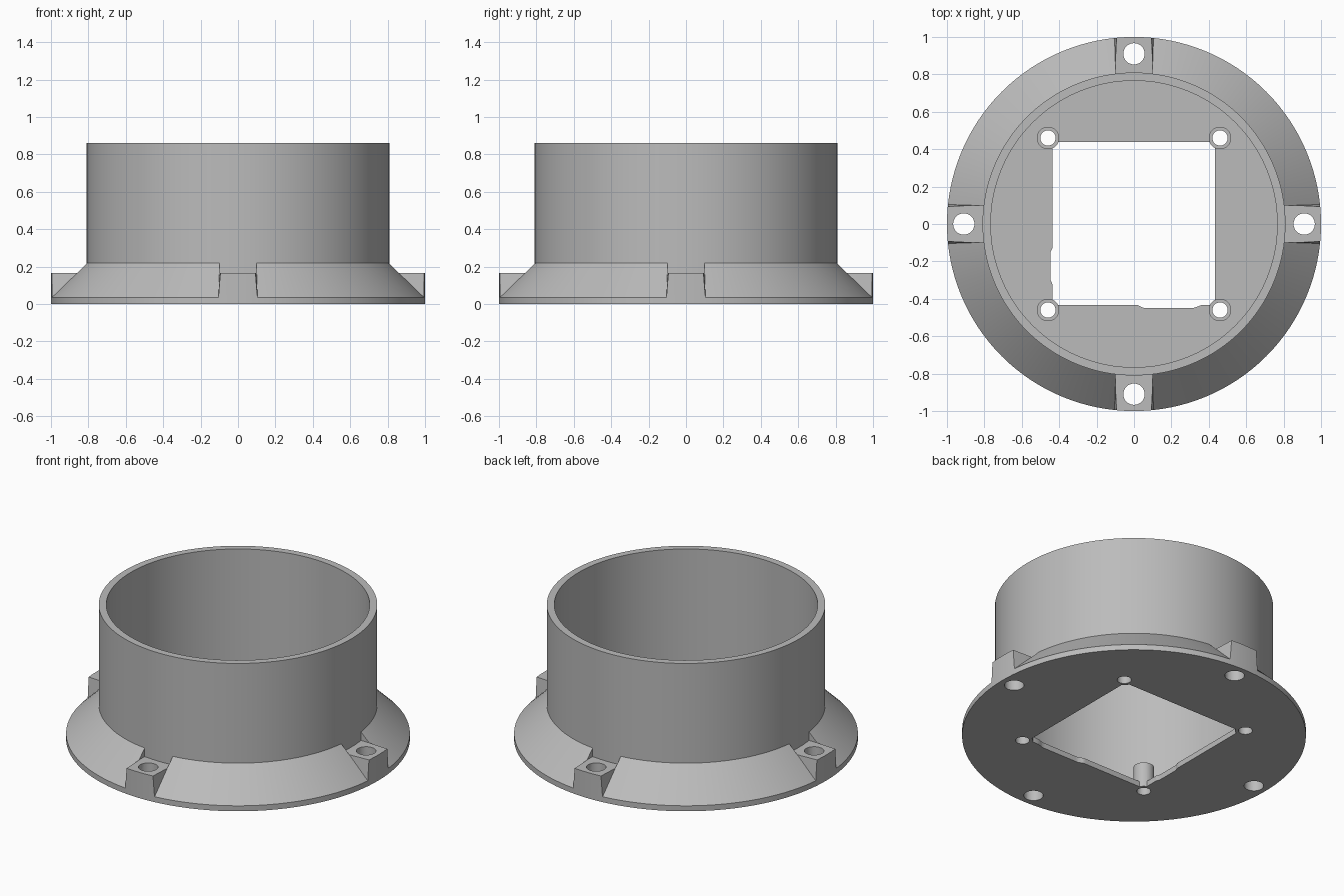
import bpy, bmesh, math
from mathutils import Matrix

cube = bpy.data.objects.get("Cube")
if cube:
    bpy.data.objects.remove(cube, do_unlink=True)

grey = bpy.data.materials.new("plain_grey")
grey.use_nodes = True
colour = (0.5, 0.5, 0.5, 1)
grey.diffuse_color = colour
grey.node_tree.nodes["Principled BSDF"].inputs["Base Color"].default_value = colour

SEG = 128
BOSS_TOP = 0.165
PLATE = 0.035


def finish(name, bm):
    bmesh.ops.recalc_face_normals(bm, faces=bm.faces)
    mesh = bpy.data.meshes.new(name)
    bm.to_mesh(mesh)
    bm.free()
    mesh.materials.append(grey)
    obj = bpy.data.objects.new(name, mesh)
    bpy.context.collection.objects.link(obj)
    return obj


def lathe(name, profile, closed=False):
    bm = bmesh.new()
    verts = [bm.verts.new((r, 0, z)) for r, z in profile]
    pairs = list(zip(verts, verts[1:])) + ([(verts[-1], verts[0])] if closed else [])
    edges = [bm.edges.new(p) for p in pairs]
    bmesh.ops.spin(bm, geom=verts + edges, cent=(0, 0, 0), axis=(0, 0, 1),
                   angle=2 * math.pi, steps=SEG)
    bmesh.ops.remove_doubles(bm, verts=bm.verts, dist=1e-5)
    return finish(name, bm)


def loft(name, low, high, z0, z1):
    """Solid between two outlines with the same number of points."""
    bm = bmesh.new()
    a = [bm.verts.new((x, y, z0)) for x, y in low]
    b = [bm.verts.new((x, y, z1)) for x, y in high]
    bm.faces.new(a)
    bm.faces.new(b)
    for i in range(len(a)):
        j = (i + 1) % len(a)
        bm.faces.new((a[i], a[j], b[j], b[i]))
    return finish(name, bm)


def cylinder(name, x, y, r, z0, z1, n=32):
    ring = [(x + r * math.cos(2 * math.pi * i / n), y + r * math.sin(2 * math.pi * i / n))
            for i in range(n)]
    return loft(name, ring, ring, z0, z1)


def boolean(obj, tool, operation):
    mod = obj.modifiers.new("cut", 'BOOLEAN')
    mod.operation, mod.solver, mod.object = operation, 'EXACT', tool
    bpy.context.view_layer.objects.active = obj
    bpy.ops.object.modifier_apply(modifier=mod.name)
    bpy.data.objects.remove(tool, do_unlink=True)


def turn(obj, quarter):
    obj.data.transform(Matrix.Rotation(quarter * math.pi / 2, 4, 'Z'))
    return obj


# Base plate with sloped collar
flange = lathe("flange", [(0, 0), (1, 0), (1, PLATE), (0.81, 0.22),
                          (0.79, 0.22), (0.79, PLATE), (0, PLATE)])

# Square opening with two shallow notches
opening = [(-0.437, -0.434), (0.02, -0.434), (0.05, -0.448), (0.32, -0.448),
           (0.36, -0.434), (0.434, -0.434), (0.434, 0.438), (-0.437, 0.438),
           (-0.437, -0.13), (-0.446, -0.15), (-0.446, -0.3), (-0.437, -0.32)]
boolean(flange, loft("opening", opening, opening, -0.1, 0.1), 'DIFFERENCE')

# Screw posts at the corners of the opening
corners = [(sx * 0.46, sy * 0.46) for sx in (-1, 1) for sy in (-1, 1)]
for x, y in corners:
    boolean(flange, cylinder("post", x, y, 0.06, 0, 0.16), 'UNION')
for x, y in corners:
    boolean(flange, cylinder("post_hole", x, y, 0.041, -0.1, 0.3), 'DIFFERENCE')

# Four mounting bosses set into slots in the collar
slot = [(-0.1, -1.1), (0.1, -1.1), (0.1, -0.78), (-0.1, -0.78)]
low = [(-0.102, -1.02), (0.102, -1.02), (0.117, -0.86), (0.117, -0.8),
       (-0.117, -0.8), (-0.117, -0.86)]
high = [(-0.092, -1.02), (0.092, -1.02), (0.1, -0.86), (0.1, -0.8),
        (-0.1, -0.8), (-0.1, -0.86)]
for q, side in enumerate(("front", "left", "back", "right")):
    boolean(flange, turn(loft("slot", slot, slot, BOSS_TOP - 0.005, 0.4), q), 'DIFFERENCE')
    boolean(flange, turn(cylinder("hole", 0, -0.91, 0.057, -0.1, 0.4), q), 'DIFFERENCE')
    boss = turn(loft(side + "_boss", low, high, PLATE, BOSS_TOP), q)
    boolean(boss, lathe("rim_limit", [(0, -0.1), (1, -0.1), (1, 0.4), (0, 0.4)]), 'INTERSECT')
    boolean(boss, turn(cylinder("hole", 0, -0.91, 0.057, -0.1, 0.4), q), 'DIFFERENCE')

# Tall open tube
lathe("tube", [(0.81, 0.02), (0.81, 0.86), (0.766, 0.86), (0.766, 0.02)], closed=True)

# Smooth round surfaces, keep hard edges
for obj in bpy.context.scene.objects:
    if obj.type == 'MESH' and grey.name in obj.data.materials:
        bpy.ops.object.select_all(action='DESELECT')
        obj.select_set(True)
        bpy.context.view_layer.objects.active = obj
        bpy.ops.object.shade_smooth_by_angle(angle=math.radians(30))
